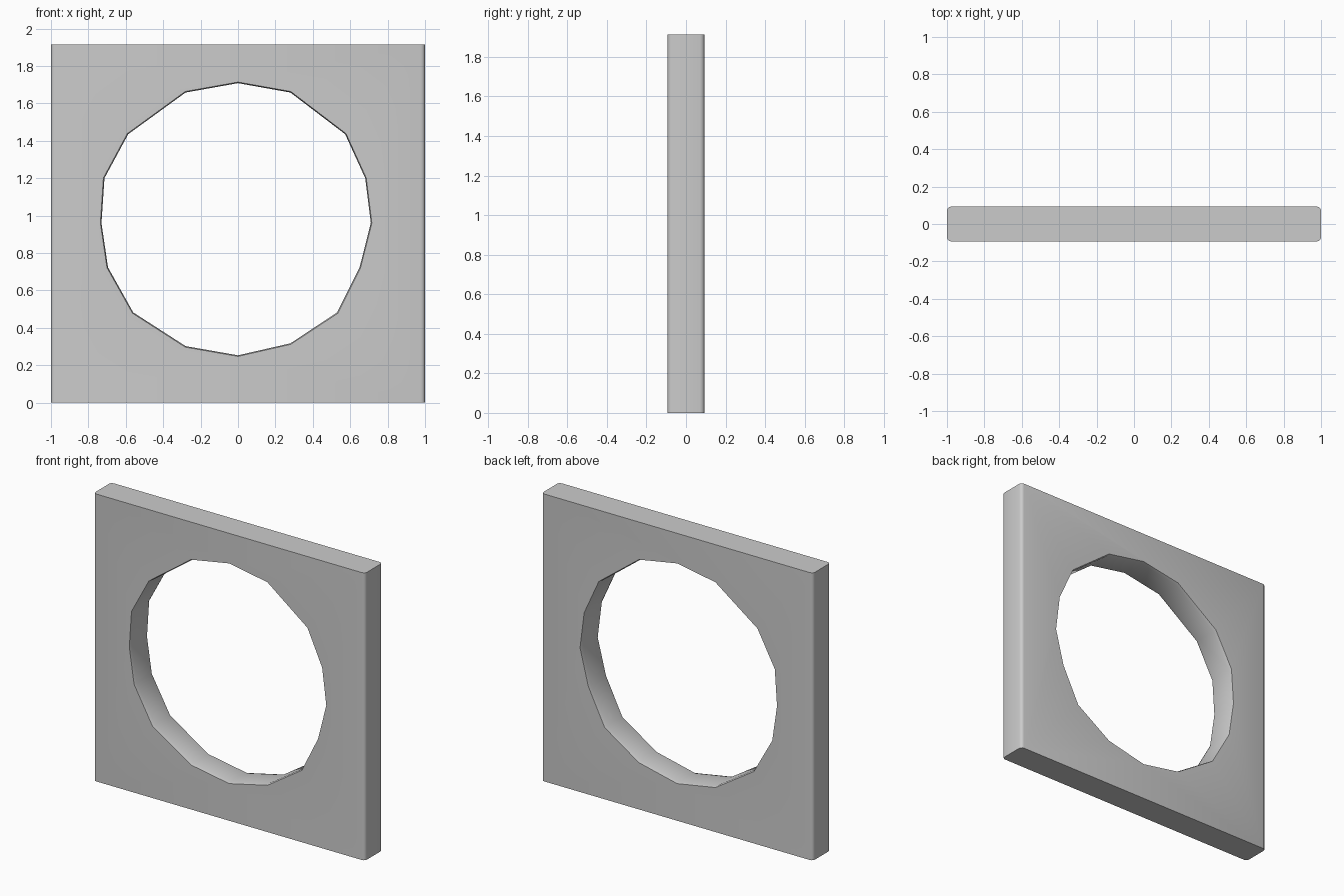
import bpy, bmesh, math

if "Cube" in bpy.data.objects:
    bpy.data.objects.remove(bpy.data.objects["Cube"])

HALF_W, HALF_D, HEIGHT = 1.0, 0.093, 1.914

# hand-cut 16-sided opening outline (x, z)
HOLE = [(0, 1.708), (0.28, 1.658), (0.573, 1.435), (0.68, 1.20),
        (0.71, 0.96), (0.65, 0.723), (0.53, 0.482), (0.28, 0.317),
        (0, 0.253), (-0.28, 0.302), (-0.56, 0.482), (-0.695, 0.723),
        (-0.73, 0.96), (-0.714, 1.20), (-0.587, 1.435), (-0.28, 1.658)]
CX, CZ = -0.008, 0.98


def make_object(name, bm):
    bmesh.ops.recalc_face_normals(bm, faces=bm.faces)
    mesh = bpy.data.meshes.new(name)
    bm.to_mesh(mesh)
    bm.free()
    obj = bpy.data.objects.new(name, mesh)
    bpy.context.collection.objects.link(obj)
    return obj


# square panel with softened upright edges
bm = bmesh.new()
bmesh.ops.create_cube(bm, size=2)
for v in bm.verts:
    v.co = (v.co.x * HALF_W, v.co.y * HALF_D, (v.co.z + 1) * HEIGHT / 2)
uprights = [e for e in bm.edges
            if abs(e.verts[0].co.z - e.verts[1].co.z) > 1]
bmesh.ops.bevel(bm, geom=uprights, offset=0.022, segments=3, profile=0.5,
                affect='EDGES')
panel = make_object("panel_with_round_opening", bm)

# opening cutter: straight bore with a very slightly eased rim on both faces
bm = bmesh.new()
rings = []
for y, s in [(-0.12, 1.008), (-0.093, 1.008), (-0.073, 1.0),
             (0.073, 1.0), (0.093, 1.008), (0.12, 1.008)]:
    rings.append([bm.verts.new((CX + (x - CX) * s, y, CZ + (z - CZ) * s))
                  for x, z in HOLE])
n = len(HOLE)
for a, b in zip(rings, rings[1:]):
    for i in range(n):
        j = (i + 1) % n
        bm.faces.new((a[i], a[j], b[j], b[i]))
bm.faces.new(rings[0])
bm.faces.new(rings[-1])
cutter = make_object("opening_cutter", bm)
cutter.hide_render = True

# cut the opening, then drop the helper
mod = panel.modifiers.new("opening", 'BOOLEAN')
mod.operation = 'DIFFERENCE'
mod.solver = 'EXACT'
mod.object = cutter
bpy.context.view_layer.objects.active = panel
panel.select_set(True)
bpy.ops.object.modifier_apply(modifier=mod.name)
bpy.data.objects.remove(cutter, do_unlink=True)

bpy.ops.object.shade_smooth_by_angle(angle=math.radians(35))
